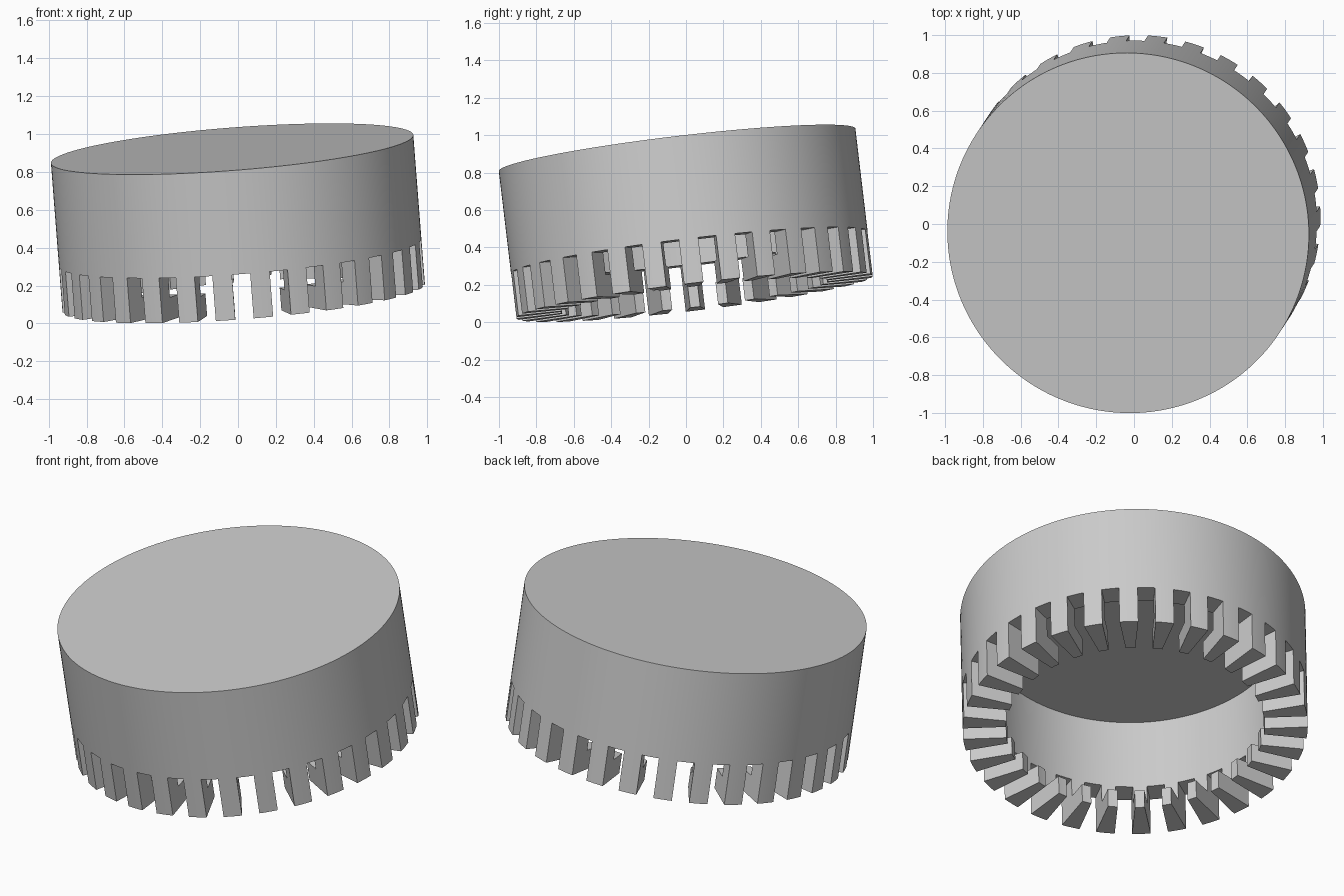
import bpy, bmesh, math
from mathutils import Matrix, Vector

cube = bpy.data.objects.get("Cube")
if cube:
    bpy.data.objects.remove(cube, do_unlink=True)

RADIUS, WALL, HEIGHT = 0.96, 0.12, 0.793
LIP, SLOT_HEIGHT, SLOT_WIDTH, TEETH = 0.12, 0.24, 0.097, 30
BORE = RADIUS - WALL
FLOOR = HEIGHT - 0.10


def add_object(name, bm):
    bmesh.ops.recalc_face_normals(bm, faces=bm.faces)
    mesh = bpy.data.meshes.new(name)
    bm.to_mesh(mesh)
    bm.free()
    obj = bpy.data.objects.new(name, mesh)
    bpy.context.collection.objects.link(obj)
    return obj


# Cap: lathed cup with an inward lip at the open end
bm = bmesh.new()
profile = [(0, HEIGHT), (RADIUS, HEIGHT), (RADIUS, 0), (BORE - WALL, 0),
           (BORE - WALL, LIP), (BORE, LIP), (BORE, FLOOR), (0, FLOOR)]
verts = [bm.verts.new((r, 0, z)) for r, z in profile]
edges = [bm.edges.new(pair) for pair in zip(verts, verts[1:])]
bmesh.ops.spin(bm, geom=verts + edges, cent=(0, 0, 0), axis=(0, 0, 1),
               angle=math.tau, steps=180, use_duplicate=False)
bmesh.ops.remove_doubles(bm, verts=bm.verts, dist=0.0001)
cap = add_object("toothed_cap", bm)

# Slot cutters: parallel-sided boxes between the teeth
bm = bmesh.new()
inner, outer, below = 0.6, 1.1, -0.1
for i in range(TEETH):
    turn = Matrix.Rotation(math.tau * (i + 0.5) / TEETH, 4, 'Z')
    move = Matrix.Translation(((inner + outer) / 2, 0, (below + SLOT_HEIGHT) / 2))
    size = Matrix.Diagonal((outer - inner, SLOT_WIDTH, SLOT_HEIGHT - below, 1))
    bmesh.ops.create_cube(bm, size=1, matrix=turn @ move @ size)
cutter = add_object("slot_cutter", bm)
cutter.hide_render = True

cut = cap.modifiers.new("slots", 'BOOLEAN')
cut.operation, cut.solver, cut.object = 'DIFFERENCE', 'EXACT', cutter
bpy.context.view_layer.update()
graph = bpy.context.evaluated_depsgraph_get()
cut_mesh = bpy.data.meshes.new_from_object(cap.evaluated_get(graph))
cap.modifiers.clear()
cap.data = cut_mesh
bpy.data.objects.remove(cutter, do_unlink=True)

# Plain grey
grey = bpy.data.materials.new("plain_grey")
grey.use_nodes = True
colour = (0.6, 0.6, 0.6, 1)
grey.diffuse_color = colour
for node in grey.node_tree.nodes:
    if node.type == 'BSDF_PRINCIPLED':
        node.inputs["Base Color"].default_value = colour
cap.data.materials.clear()
cap.data.materials.append(grey)

# Tilt the whole cap so it rests on its lowest teeth
axis = Vector((-0.077, -0.118, 0.99))
tilt = Vector((0, 0, 1)).rotation_difference(axis).to_matrix().to_4x4()
cap.matrix_world = Matrix.Translation((0.03, 0.046, 0.136)) @ tilt

bpy.ops.object.select_all(action='DESELECT')
cap.select_set(True)
bpy.context.view_layer.objects.active = cap
bpy.ops.object.shade_smooth_by_angle(angle=math.radians(30))
